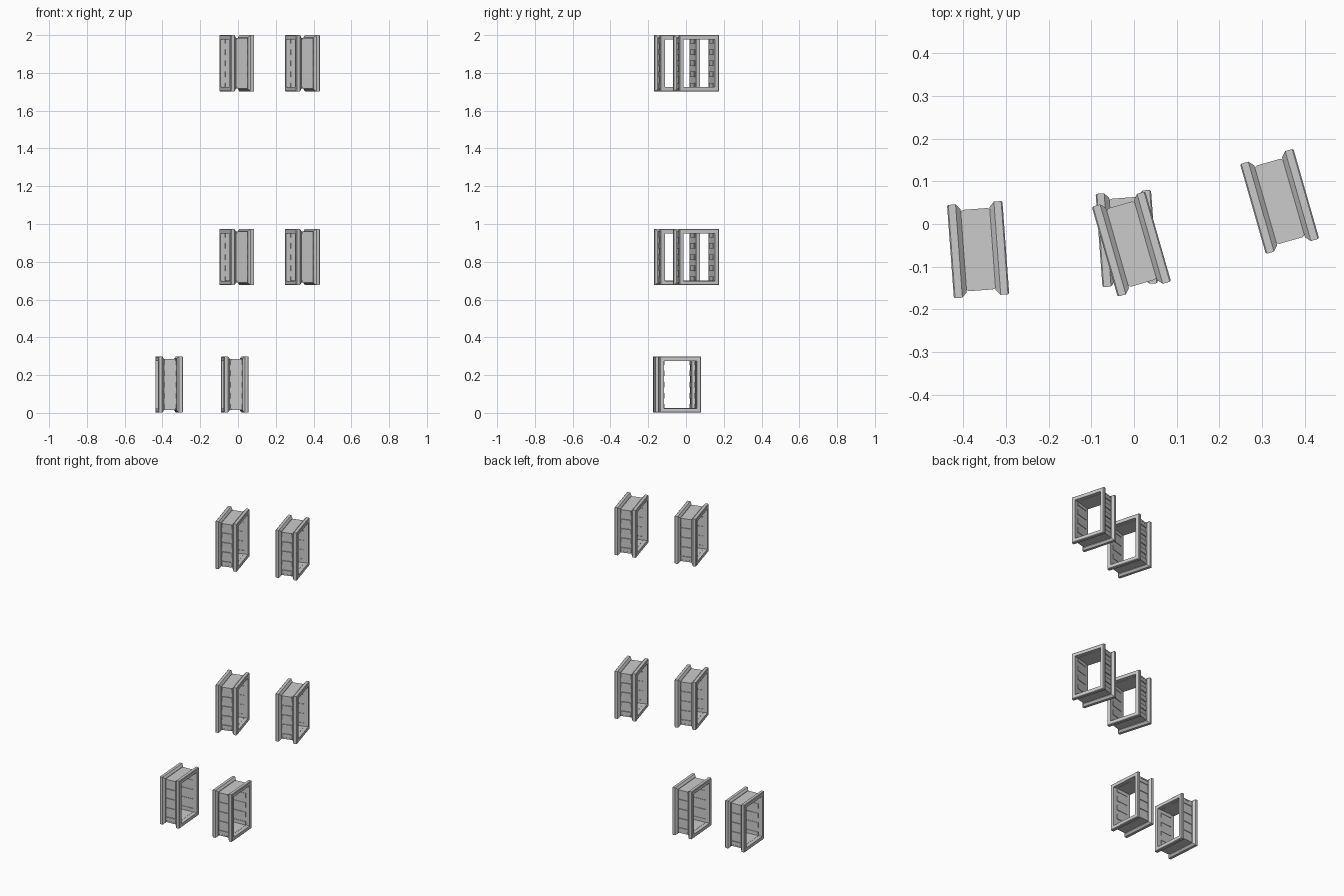
import bpy, bmesh
from math import radians
from mathutils import Matrix

if "Cube" in bpy.data.objects:
    bpy.data.objects.remove(bpy.data.objects["Cube"])

HY, HZ = 0.1095, 0.149          # half width and half height of one window


def ring(bm, profile):
    """Sweep a closed (x, inset) profile round the window rectangle."""
    loops = []
    for x, i in profile:
        y, z = HY - i, HZ - i
        loops.append([bm.verts.new((x, a * y, b * z))
                      for a, b in ((-1, -1), (1, -1), (1, 1), (-1, 1))])
    for k, a in enumerate(loops):
        b = loops[(k + 1) % len(loops)]
        for j in range(4):
            n = (j + 1) % 4
            bm.faces.new((a[j], a[n], b[n], b[j]))


def prism(bm, outline, z0, z1):
    """Extrude an (x, y) outline vertically."""
    lo = [bm.verts.new((x, y, z0)) for x, y in outline]
    hi = [bm.verts.new((x, y, z1)) for x, y in outline]
    bm.faces.new(lo[::-1])
    bm.faces.new(hi)
    for j in range(len(lo)):
        n = (j + 1) % len(lo)
        bm.faces.new((lo[j], lo[n], hi[n], hi[j]))


def finish(bm, name):
    bmesh.ops.recalc_face_normals(bm, faces=bm.faces)
    me = bpy.data.meshes.new(name)
    bm.to_mesh(me)
    bm.free()
    return me


# chamfered flange frames on both faces of the wall
bm = bmesh.new()
for s in (-1, 1):
    ring(bm, [(s * x, i) for x, i in (
        (0.065, 0.023), (0.065, 0.003), (0.062, 0.0), (0.045, 0.0),
        (0.034, 0.012), (0.034, 0.023))])
flange = finish(bm, "flange_frames")

# head and sill plates with clipped corners
bm = bmesh.new()
cx, cy, c = 0.042, HY - 0.014, 0.014
octagon = [(-cx, cy - c), (-cx, c - cy), (c - cx, -cy), (cx - c, -cy),
           (cx, c - cy), (cx, cy - c), (cx - c, cy), (c - cx, cy)]
for s in (-1, 1):
    z0, z1 = sorted((s * (HZ - 0.024), s * (HZ - 0.015)))
    prism(bm, octagon, z0, z1)
plates = finish(bm, "head_and_sill")

# side jambs: alternating raised and recessed courses
bm = bmesh.new()
count, half = 9, HZ - 0.016
step = 2 * half / count
for s in (-1, 1):
    for k in range(count):
        z0 = -half + k * step
        if k % 2 == 0:
            o, i, ch, x = HY - 0.015, HY - 0.027, 0.009, 0.040
        else:
            o, i, ch, x = HY - 0.020, HY - 0.024, 0.001, 0.036
        prism(bm, [(-x, s * i), (x, s * i), (x, s * (o - ch)),
                   (x - ch, s * o), (ch - x, s * o), (-x, s * (o - ch))],
              z0, z0 + step)
jambs = finish(bm, "jamb_courses")

# six placements: a pair of windows on each of three floors
low = [(-0.365, -0.060), (-0.017, -0.034)]
high = [(-0.006, -0.047), (0.341, 0.053)]
floors = [("lower", low, 4.2, 0.150), ("middle", high, 16, 0.825),
          ("upper", high, 16, 1.851)]
for floor, spots, angle, z in floors:
    for side, (x, y) in zip(("left", "right"), spots):
        place = Matrix.Translation((x, y, z)) @ Matrix.Rotation(radians(angle), 4, 'Z')
        for me in (flange, plates, jambs):
            ob = bpy.data.objects.new(f"{floor}_{side}_{me.name}", me)
            ob.matrix_world = place
            bpy.context.collection.objects.link(ob)
